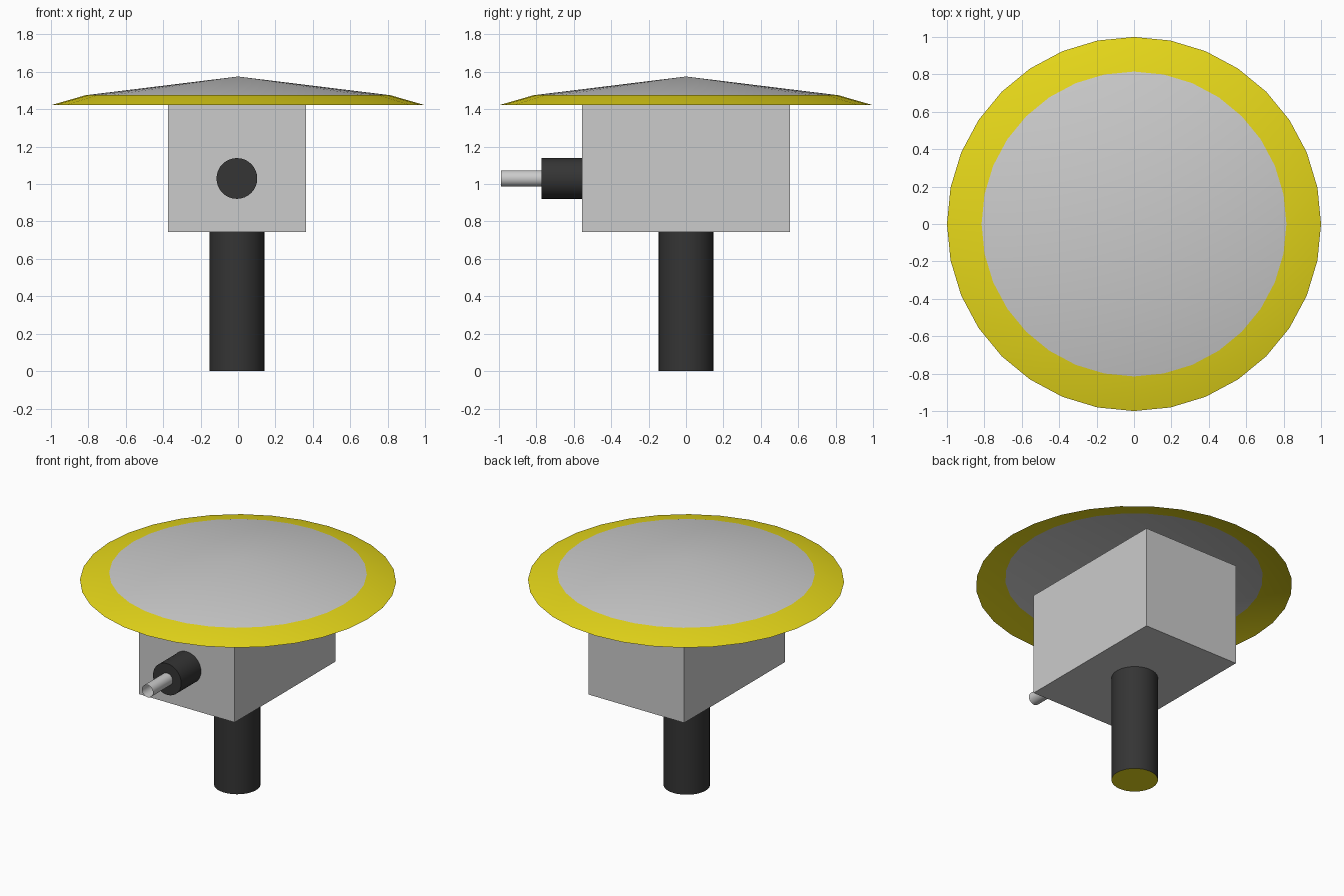
import bpy, bmesh, math
from mathutils import Matrix

if "Cube" in bpy.data.objects:
    bpy.data.objects.remove(bpy.data.objects["Cube"])

CX = -0.006  # body sits very slightly left of the dish centre


def material(name, rgb):
    m = bpy.data.materials.new(name)
    m.diffuse_color = (*rgb, 1)
    m.use_nodes = True
    m.node_tree.nodes["Principled BSDF"].inputs["Base Color"].default_value = m.diffuse_color
    return m


yellow = material("yellow", (0.8, 0.69, 0.01))
black = material("black", (0.035, 0.035, 0.035))
grey = material("grey", (0.8, 0.8, 0.8))


def finish(name, bm, mats, smooth=True):
    mesh = bpy.data.meshes.new(name)
    bm.to_mesh(mesh)
    bm.free()
    for m in mats:
        mesh.materials.append(m)
    ob = bpy.data.objects.new(name, mesh)
    bpy.context.collection.objects.link(ob)
    if smooth:
        bpy.ops.object.select_all(action='DESELECT')
        ob.select_set(True)
        bpy.context.view_layer.objects.active = ob
        bpy.ops.object.shade_smooth_by_angle(angle=math.radians(30))
    return ob


def cylinder(bm, r, depth, matrix, caps=True):
    bmesh.ops.create_cone(bm, cap_ends=caps, segments=32, radius1=r,
                          radius2=r, depth=depth, matrix=matrix)


# Pole with a yellow underside
bm = bmesh.new()
cylinder(bm, 0.147, 0.744, Matrix.Translation((CX, 0, 0.372)))
for f in bm.faces:
    f.material_index = int(f.normal.z < -0.9)
finish("pole", bm, [black, yellow])

# Box housing
bm = bmesh.new()
bmesh.ops.create_cube(bm, size=1, matrix=Matrix.Translation((CX, 0, 1.1))
                      @ Matrix.Diagonal((0.738, 1.11, 0.712, 1)))
finish("housing", bm, [grey], smooth=False)

# Nozzle: black collar and open thin tube, pointing to the front
for name, r, y0, y1, mat, caps in (
        ("nozzle_collar", 0.109, -0.773, -0.555, black, True),
        ("nozzle_tube", 0.043, -0.99, -0.773, grey, False)):
    bm = bmesh.new()
    cylinder(bm, r, y1 - y0, Matrix.Translation((CX, (y0 + y1) / 2, 1.03))
             @ Matrix.Rotation(math.pi / 2, 4, 'X'), caps)
    finish(name, bm, [mat])

# Dish: open shallow cone with a steeper yellow rim
bm = bmesh.new()
apex = bm.verts.new((0, 0, 1.575))
rings = []
for r, z in ((0.815, 1.475), (1.0, 1.422)):
    rings.append([bm.verts.new((r * math.cos(i * math.tau / 32),
                                r * math.sin(i * math.tau / 32), z))
                  for i in range(32)])
inner, outer = rings
for i in range(32):
    j = (i + 1) % 32
    bm.faces.new((apex, inner[i], inner[j]))
    bm.faces.new((inner[i], outer[i], outer[j], inner[j])).material_index = 1
bm.normal_update()
finish("dish", bm, [grey, yellow])
